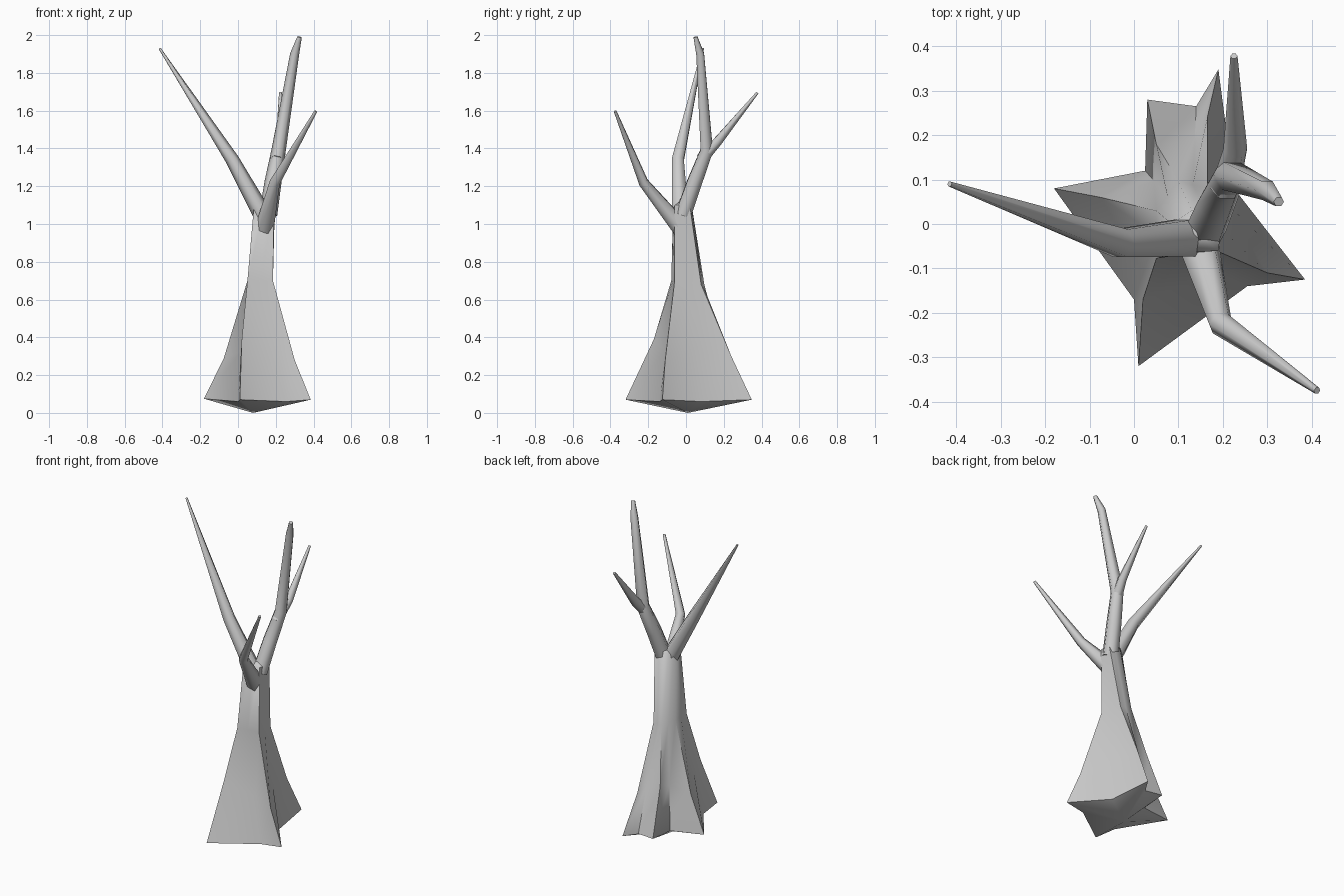
import bpy, bmesh, math
from mathutils import Vector

if "Cube" in bpy.data.objects:
    bpy.data.objects.remove(bpy.data.objects["Cube"])


def make_object(name, bm, angle):
    bmesh.ops.recalc_face_normals(bm, faces=bm.faces)
    mesh = bpy.data.meshes.new(name)
    bm.to_mesh(mesh)
    bm.free()
    ob = bpy.data.objects.new(name, mesh)
    bpy.context.collection.objects.link(ob)
    bpy.ops.object.select_all(action='DESELECT')
    ob.select_set(True)
    bpy.context.view_layer.objects.active = ob
    bpy.ops.object.shade_smooth_by_angle(angle=math.radians(angle))
    return ob


def loft(bm, rings):
    """Skin a list of closed rings; returns the vertex rings."""
    rows = [[bm.verts.new(p) for p in r] for r in rings]
    n = len(rows[0])
    for a, b in zip(rows, rows[1:]):
        for i in range(n):
            j = (i + 1) % n
            bm.faces.new((a[i], a[j], b[j], b[i]))
    return rows


def branch(name, path, radii, sides=6):
    pts = [Vector(p) for p in path]
    rings = []
    for i, p in enumerate(pts):
        a, b = pts[max(i - 1, 0)], pts[min(i + 1, len(pts) - 1)]
        d1 = (p - a).normalized() if i else Vector()
        d2 = (b - p).normalized() if i < len(pts) - 1 else Vector()
        t = (d1 + d2).normalized()
        u = Vector((0, 1, 0)).cross(t).normalized()
        v = t.cross(u)
        rings.append([p + radii[i] * (u * math.cos(k * math.tau / sides)
                                      + v * math.sin(k * math.tau / sides))
                      for k in range(sides)])
    bm = bmesh.new()
    rows = loft(bm, rings)
    bm.faces.new(rows[0])
    bm.faces.new(rows[-1])
    make_object(name, bm, 65)


# trunk: five root ridges, each from the root tip up to the fork
ridges = [
    [(.385, -.125, .07), (.30, -.11, .28), (.185, -.06, .70), (.19, -.06, 1.10)],
    [(.19, .348, .07), (.165, .24, .30), (.165, .08, .68), (.20, .02, 1.10)],
    [(.03, .28, .07), (.05, .18, .35), (.10, .097, .68), (.13, .03, 1.10)],
    [(-.18, .08, .075), (-.075, .06, .29), (.05, .03, .70), (.085, 0, 1.08)],
    [(.01, -.32, .07), (.02, -.17, .39), (.05, -.078, .70), (.083, -.068, 1.08)],
]
# valleys between neighbouring roots at ground level
valleys = [(.225, .08, .06), (.14, .265, .065), (.025, .12, .06),
           (0, -.17, .06), (.255, -.14, .06)]
rings = [[], [], [], []]
for i, ridge in enumerate(ridges):
    ridge = [Vector(p) for p in ridge]
    nxt = [Vector(p) for p in ridges[(i + 1) % 5]]
    low = Vector(valleys[i])
    mid = (ridge[2] + nxt[2]) / 2
    col = [low, low.lerp(mid, .42), mid, (ridge[3] + nxt[3]) / 2]
    for r in range(4):
        rings[r] += [ridge[r], col[r]]
bm = bmesh.new()
rows = loft(bm, rings)
for row, tip in ((rows[0], (.08, .01, 0)), (rows[-1], (.14, -.02, 1.13))):
    c = bm.verts.new(tip)
    for i in range(10):
        bm.faces.new((row[i], row[(i + 1) % 10], c))
make_object("trunk", bm, 60)

# branches
branch("left_branch",
       [(.135, -.03, 1.04), (-.03, -.043, 1.34), (-.415, .09, 1.93)],
       [.05, .036, .006])
branch("tall_branch",
       [(.16, -.015, 1.05), (.185, .045, 1.22), (.215, .11, 1.39),
        (.30, .075, 1.90), (.326, .05, 1.99)],
       [.048, .045, .038, .024, .012])
branch("back_branch",
       [(.205, .08, 1.34), (.228, .17, 1.44), (.225, .378, 1.695)],
       [.034, .027, .008])
branch("front_branch",
       [(.14, -.03, .98), (.195, -.225, 1.22), (.412, -.375, 1.597)],
       [.05, .028, .008])
